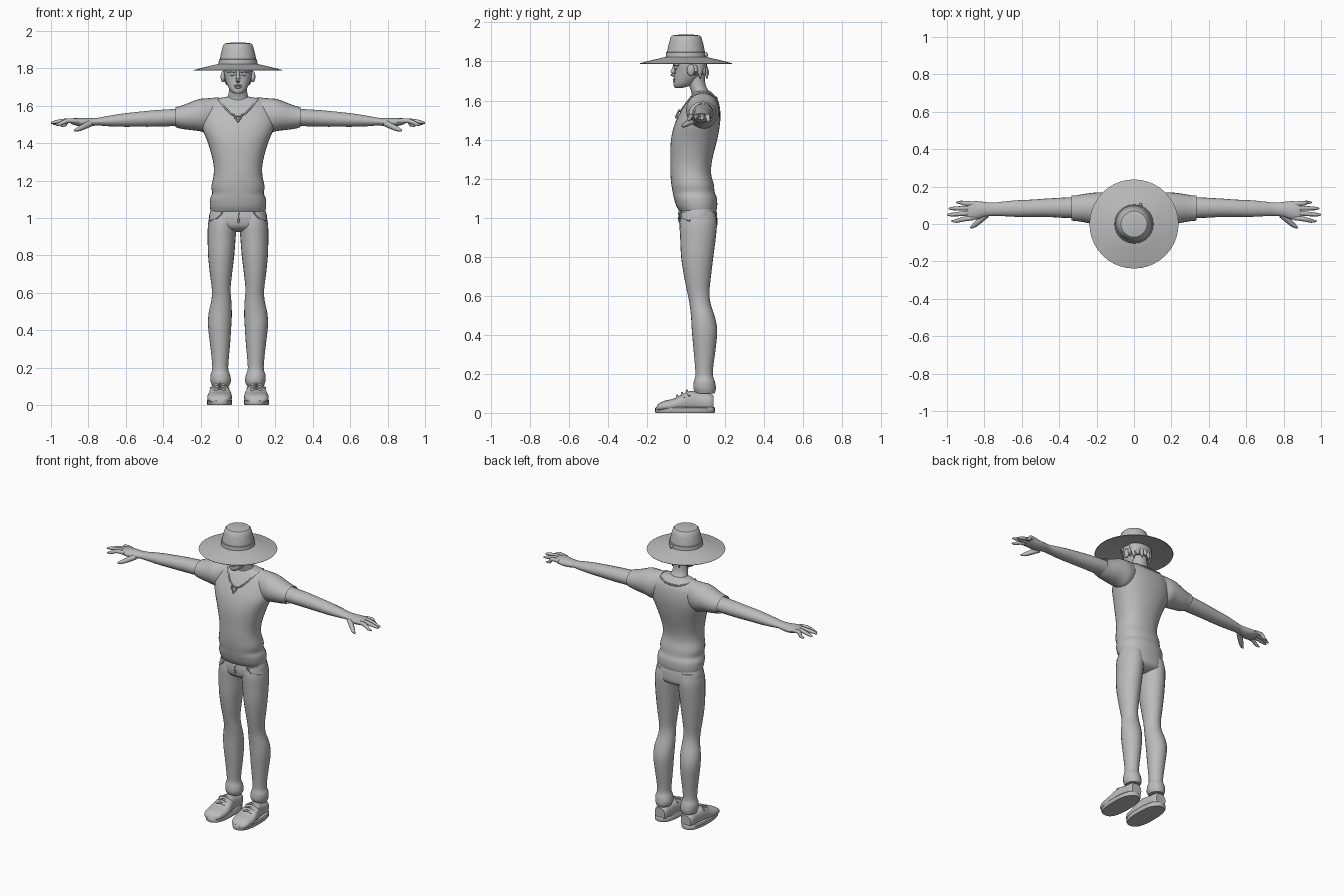
import bpy, bmesh, math
from mathutils import Vector
from mathutils.bvhtree import BVHTree

GREY = bpy.data.materials.new("plain grey")
GREY.diffuse_color = (0.5, 0.5, 0.5, 1)


def finish(bm, name, mirror=False, angle=40):
    bmesh.ops.recalc_face_normals(bm, faces=bm.faces)
    me = bpy.data.meshes.new(name)
    bm.to_mesh(me)
    bm.free()
    me.materials.append(GREY)
    ob = bpy.data.objects.new(name, me)
    bpy.context.collection.objects.link(ob)
    if mirror:
        ob.modifiers.new("mirror", 'MIRROR').use_mirror_merge = False
    bpy.ops.object.select_all(action='DESELECT')
    ob.select_set(True)
    bpy.context.view_layer.objects.active = ob
    bpy.ops.object.shade_smooth_by_angle(angle=math.radians(angle))
    return ob


def spline(rows, sub):
    """Smooth rows of numbers with a Catmull-Rom curve."""
    out = []
    for i in range(len(rows) - 1):
        quad = [rows[max(i - 1, 0)], rows[i], rows[i + 1], rows[min(i + 2, len(rows) - 1)]]
        for k in range(sub):
            t = k / sub
            out.append([0.5 * (2 * b + (c - a) * t + (2 * a - 5 * b + 4 * c - d) * t * t
                               + (3 * b - a - 3 * c + d) * t ** 3) for a, b, c, d in zip(*quad)])
    return out + [list(rows[-1])]


def loft(name, rows, axis='z', n=24, power=2.0, sub=3, mirror=False, caps=(True, True), angle=40):
    """Rows are (position on axis, min and max of first other axis, min and max of second)."""
    bm = bmesh.new()
    rings = []
    for t, a0, a1, b0, b1 in spline(rows, sub):
        ring = []
        for k in range(n):
            ang = 2 * math.pi * k / n
            c, s = math.cos(ang), math.sin(ang)
            a = (a0 + a1) / 2 + (a1 - a0) / 2 * math.copysign(abs(c) ** (2 / power), c)
            b = (b0 + b1) / 2 + (b1 - b0) / 2 * math.copysign(abs(s) ** (2 / power), s)
            ring.append(bm.verts.new({'x': (t, a, b), 'y': (a, t, b), 'z': (a, b, t)}[axis]))
        rings.append(ring)
    for r, q in zip(rings, rings[1:]):
        for k in range(n):
            bm.faces.new((r[k], r[(k + 1) % n], q[(k + 1) % n], q[k]))
    for ring, cap in zip((rings[0], rings[-1]), caps):
        if cap:
            bm.faces.new(ring)
    return finish(bm, name, mirror, angle)


def tube(name, pts, radii, n=8, mirror=False, sub=2):
    """Round limb along a path with a radius at each point."""
    rows = spline([(*p, r) for p, r in zip(pts, radii)], sub)
    bm = bmesh.new()
    rings = []
    for i, row in enumerate(rows):
        d = Vector(rows[min(i + 1, len(rows) - 1)][:3]) - Vector(rows[max(i - 1, 0)][:3])
        q = d.to_track_quat('Z', 'Y')
        rings.append([bm.verts.new(Vector(row[:3]) + q @ Vector(
            (row[3] * math.cos(2 * math.pi * k / n), row[3] * math.sin(2 * math.pi * k / n), 0)))
            for k in range(n)])
    for r, q in zip(rings, rings[1:]):
        for k in range(n):
            bm.faces.new((r[k], r[(k + 1) % n], q[(k + 1) % n], q[k]))
    bm.faces.new(rings[0])
    bm.faces.new(rings[-1])
    return finish(bm, name, mirror, 60)


def ball(name, centre, size, mirror=False):
    bm = bmesh.new()
    bmesh.ops.create_uvsphere(bm, u_segments=16, v_segments=10, radius=1)
    bmesh.ops.scale(bm, vec=size, verts=bm.verts)
    bmesh.ops.translate(bm, vec=centre, verts=bm.verts)
    return finish(bm, name, mirror, 60)


def lathe(name, profile, n=40):
    """Turn a closed (radius, z) profile about the z axis."""
    bm = bmesh.new()
    vs = [bm.verts.new((r, 0, z)) for r, z in profile]
    es = [bm.edges.new(p) for p in zip(vs, vs[1:])]
    bmesh.ops.spin(bm, geom=vs + es, cent=(0, 0, 0), axis=(0, 0, 1), angle=2 * math.pi, steps=n)
    bmesh.ops.remove_doubles(bm, verts=bm.verts, dist=1e-4)
    return finish(bm, name, angle=35)


# shirt body, with loose folds at the hem
shirt = loft("shirt", [
    (1.035, -.145, .145, -.035, .155), (1.06, -.15, .15, -.05, .16), (1.10, -.15, .15, -.062, .158),
    (1.13, -.138, .138, -.068, .147), (1.17, -.142, .142, -.075, .142), (1.23, -.13, .13, -.08, .128),
    (1.30, -.133, .133, -.08, .135), (1.40, -.16, .16, -.077, .16), (1.48, -.192, .192, -.058, .174),
    (1.54, -.195, .195, -.03, .176), (1.59, -.18, .18, .0, .168), (1.62, -.155, .155, .022, .152),
    (1.638, -.11, .11, .035, .135), (1.648, -.06, .06, .045, .125)], n=36, power=2.25)

# sleeves, open at the cuff
loft("sleeve", [(.10, .03, .15, 1.48, 1.645), (.16, .01, .168, 1.455, 1.64), (.21, .0, .168, 1.465, 1.635),
                (.27, .01, .16, 1.472, 1.612), (.31, .016, .153, 1.478, 1.598), (.335, .018, .152, 1.486, 1.592)],
     'x', mirror=True, caps=(True, False))

# neckline, a raised band lying on the shirt
tree = BVHTree.FromObject(shirt, bpy.context.evaluated_depsgraph_get())
band = []
for k in range(33):
    a = 2 * math.pi * k / 32
    front = max(0, math.cos(a))
    p = Vector((.105 * math.sin(a), .085 - .11 * math.cos(a), 1.632 - .09 * front ** 2.5))
    band.append(tree.find_nearest(p)[0])
tube("neckline", band, [.005] * 33, n=6, sub=1)
# small notch below the neckline
tube("neck_notch", [(-.022, -.035, 1.553), (0, -.05, 1.515), (.022, -.035, 1.553)], [.004, .007, .004], n=6)

# arms
loft("arm", [(.20, .04, .14, 1.49, 1.59), (.34, .032, .142, 1.49, 1.583), (.45, .037, .137, 1.487, 1.576),
             (.55, .038, .13, 1.487, 1.566), (.62, .038, .127, 1.487, 1.558), (.70, .042, .12, 1.49, 1.545),
             (.755, .044, .114, 1.494, 1.535), (.80, .038, .118, 1.487, 1.535),
             (.84, .025, .122, 1.488, 1.535), (.88, .022, .12, 1.498, 1.533), (.895, .028, .115, 1.505, 1.525)],
     'x', n=18, mirror=True)
# fingers: tip x, tip y, tip z, base y
for name, x, y, z, by in [("index_finger", .975, .016, 1.497, .033), ("middle_finger", 1.0, .05, 1.507, .06),
                          ("ring_finger", .99, .083, 1.50, .085), ("little_finger", .95, .115, 1.492, .108)]:
    tube(name, [(.86, by, 1.517), (.91, by * .6 + y * .4, 1.52), (x - .025, y, z + .006), (x, y, z)],
         [.013, .0125, .010, .004], mirror=True)
tube("thumb", [(.79, .05, 1.505), (.825, .018, 1.488), (.855, -.008, 1.474), (.875, -.02, 1.468)],
     [.018, .016, .012, .005], mirror=True)

# trousers: hips and two legs
loft("trouser_hips", [(.925, -.05, .05, .02, .10), (.95, -.14, .14, -.025, .155), (1.0, -.155, .155, -.035, .16),
                      (1.04, -.147, .147, -.03, .155), (1.065, -.14, .14, -.025, .145)], n=32, power=2.3)
loft("trouser_leg", [
    (.10, .05, .137, .05, .147), (.125, .038, .146, .038, .153), (.16, .042, .147, .04, .148),
    (.19, .052, .138, .048, .138), (.24, .05, .14, .046, .14), (.33, .042, .15, .038, .152),
    (.42, .036, .16, .03, .16), (.49, .033, .157, .026, .148), (.56, .036, .142, .018, .126),
    (.62, .04, .14, .006, .12), (.70, .032, .15, -.01, .128), (.80, .02, .16, -.025, .14),
    (.90, .012, .162, -.03, .153), (.97, .005, .16, -.033, .158), (1.03, .01, .147, -.025, .15)],
    n=24, mirror=True)
tube("fly_seam", [(0, -.03, 1.04), (.004, -.038, .995), (.0, -.02, .955)], [.006, .006, .004], n=6)
tube("pocket_seam", [(.085, -.028, 1.03), (.11, -.02, 1.0), (.15, .02, .985)], [.005] * 3, n=6, mirror=True)

# shoes with soles and laces
loft("shoe", [(-.152, .085, .125, .012, .03), (-.14, .055, .15, .01, .047), (-.11, .038, .162, .008, .062),
              (-.06, .032, .164, .008, .074), (-.02, .036, .157, .008, .096), (.02, .044, .15, .008, .112),
              (.07, .048, .142, .008, .105), (.12, .05, .14, .008, .1), (.14, .06, .13, .012, .09)],
     'y', power=2.4, mirror=True)
loft("shoe_sole", [(0, .034, .162, -.155, .145), (.006, .031, .166, -.158, .148), (.024, .031, .166, -.158, .148),
                   (.03, .036, .16, -.153, .144)], power=2.5, sub=1, n=32, mirror=True)
for i, (y, z) in enumerate([(-.045, .084), (-.02, .098), (.005, .11)]):
    tube("shoe_lace_%d" % (i + 1), [(.05, y + .012, z - .022), (.075, y, z - .002), (.098, y, z + .004),
                                    (.12, y, z - .002), (.148, y + .012, z - .022)], [.006] * 5, n=6, mirror=True)

# neck and head
loft("neck", [(1.60, -.075, .075, .03, .14), (1.64, -.058, .058, .028, .122), (1.68, -.048, .048, .015, .1),
              (1.75, -.048, .048, .0, .095)])
loft("head", [(1.664, -.018, .018, -.055, -.02), (1.674, -.034, .034, -.062, .015), (1.69, -.047, .047, -.063, .045),
              (1.72, -.062, .062, -.06, .075), (1.75, -.071, .071, -.058, .092), (1.79, -.077, .077, -.06, .1),
              (1.84, -.074, .074, -.055, .095)], power=2.15)
tube("nose", [(0, -.055, 1.785), (0, -.066, 1.75), (0, -.07, 1.737), (0, -.058, 1.727)], [.008, .011, .013, .008])
ball("upper_lip", (0, -.06, 1.708), (.023, .008, .005))
ball("lower_lip", (0, -.059, 1.698), (.02, .008, .006))
ball("eye", (.03, -.05, 1.768), (.014, .01, .009), True)
tube("brow", [(.012, -.06, 1.782), (.035, -.056, 1.787), (.058, -.038, 1.78)], [.006, .007, .004], mirror=True)
ball("ear", (.08, .025, 1.755), (.013, .02, .03), True)

# hair at the back with ragged tips
loft("hair", [(1.735, -.06, .06, .035, .1), (1.76, -.075, .075, .025, .106), (1.82, -.08, .08, .01, .106)])
for i in range(9):
    a = math.radians(-80 + 20 * i)
    x, y = math.sin(a), math.cos(a)
    drop = .03 if i % 2 else .012
    tube("hair_tip_%d" % (i + 1), [(.068 * x, .035 + .06 * y, 1.775), (.074 * x, .035 + .072 * y, 1.748),
                                   (.07 * x, .035 + .078 * y, 1.74 - drop)], [.014, .013, .002], n=6)

# hat: wide brim and domed crown
lathe("hat_brim", [(.08, 1.81), (.14, 1.802), (.236, 1.787), (.238, 1.79), (.19, 1.803), (.14, 1.815),
                   (.10, 1.825), (.08, 1.826)])
lathe("hat_crown", [(.099, 1.81), (.099, 1.835), (.094, 1.865), (.086, 1.9), (.078, 1.925), (.07, 1.933),
                    (.04, 1.937), (0, 1.938)])
lathe("hat_band", [(.098, 1.82), (.104, 1.822), (.102, 1.847), (.096, 1.849)])
tube("hat_band_knot", [(.03, .097, 1.845), (.036, .104, 1.835), (.034, .106, 1.822)], [.006, .009, .004], n=6)
